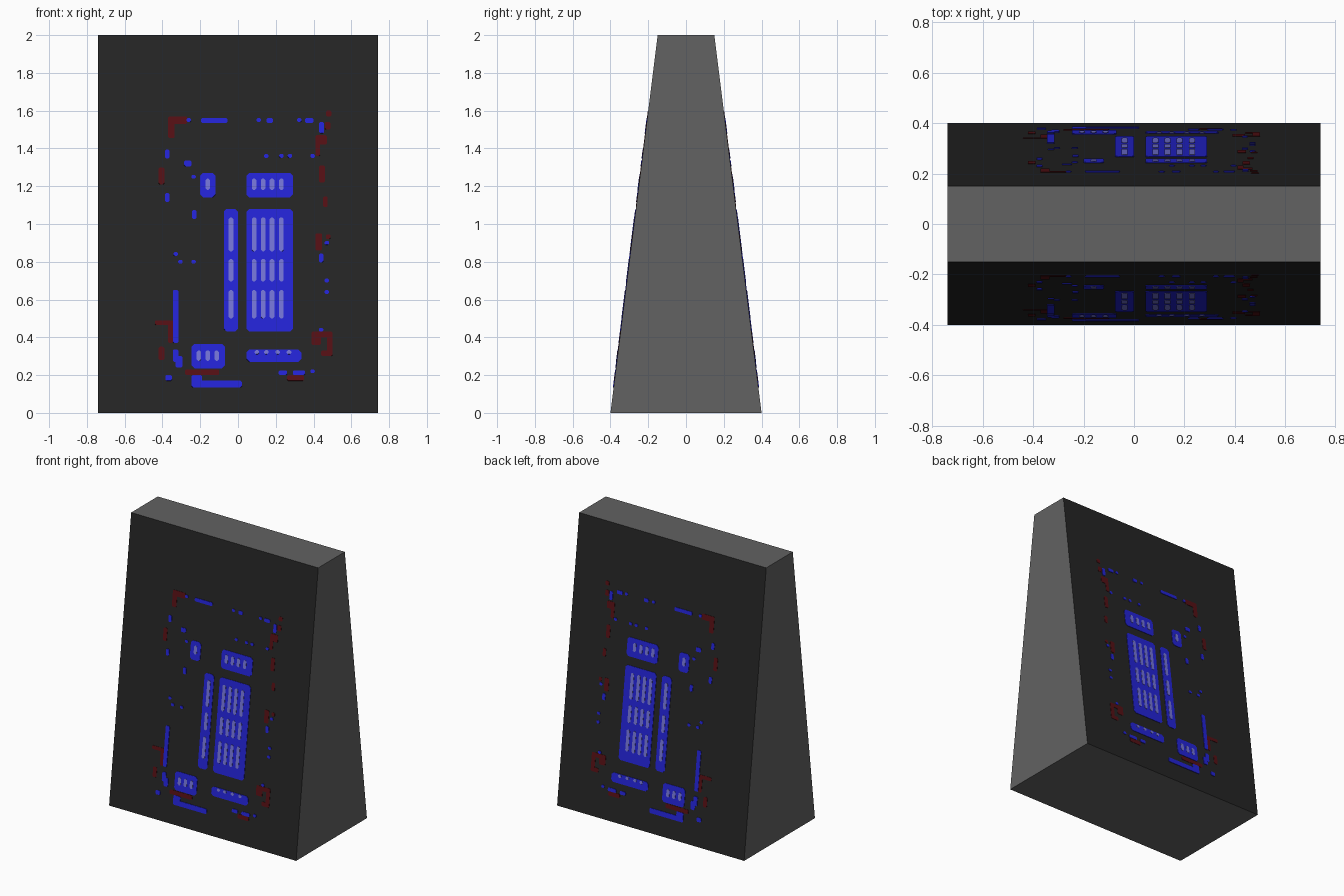
import bpy
import bmesh

default_cube = bpy.data.objects.get("Cube")
if default_cube:
    bpy.data.objects.remove(default_cube, do_unlink=True)

WIDTH, HEIGHT = 1.48, 2.0
BASE_HALF, TOP_HALF = 0.4, 0.15


def material(name, srgb):
    linear = [((c / 255 + 0.055) / 1.055) ** 2.4 for c in srgb]
    mat = bpy.data.materials.new(name)
    mat.use_nodes = True
    mat.diffuse_color = (*linear, 1)
    shader = mat.node_tree.nodes["Principled BSDF"]
    shader.inputs["Base Color"].default_value = (*linear, 1)
    shader.inputs["Roughness"].default_value = 0.9
    return mat


def add_object(name, bm, *materials):
    mesh = bpy.data.meshes.new(name)
    bm.to_mesh(mesh)
    bm.free()
    for mat in materials:
        mesh.materials.append(mat)
    obj = bpy.data.objects.new(name, mesh)
    bpy.context.collection.objects.link(obj)
    return obj


def front_y(z):
    """Depth of the sloping front face at a given height."""
    return -(BASE_HALF + (TOP_HALF - BASE_HALF) * z / HEIGHT)


def plates(name, rects, mat, thickness, cut=0.006):
    """Thin corner-cut plates on the front slope, mirrored to the back.
    Each rect is left, right, bottom, top in hundredths."""
    bm = bmesh.new()
    for rect in rects:
        x0, x1, z0, z1 = (v / 100 for v in rect)
        c = min(cut, (x1 - x0) / 3, (z1 - z0) / 3)
        outline = [(x0 + c, z0), (x1 - c, z0), (x1, z0 + c), (x1, z1 - c),
                   (x1 - c, z1), (x0 + c, z1), (x0, z1 - c), (x0, z0 + c)]
        bm.faces.new([bm.verts.new((x, front_y(z), z)) for x, z in outline])
    obj = add_object(name, bm, mat)
    solid = obj.modifiers.new("thickness", "SOLIDIFY")
    solid.thickness = thickness
    solid.offset = 1
    mirror = obj.modifiers.new("back copy", "MIRROR")
    mirror.use_axis = (False, True, False)
    return obj


def grid_rects(centres, rows, half=1.2):
    return [(x - half, x + half, low, high)
            for x in centres for low, high in rows]


def dots(centres, half_x=1.2, half_z=1.0):
    return [(x - half_x, x + half_x, z - half_z, z + half_z)
            for x, z in centres]


grey = material("side grey", (98, 98, 98))
black = material("panel black", (37, 37, 37))
blue = material("bright blue", (36, 36, 216))
pale = material("pale blue", (118, 118, 216))
red = material("dark red", (86, 16, 20))

# Wedge body: cube tapered towards the top, black on its two broad faces
bm = bmesh.new()
bmesh.ops.create_cube(bm, size=1)
for v in bm.verts:
    half = TOP_HALF if v.co.z > 0 else BASE_HALF
    v.co = (v.co.x * WIDTH, half if v.co.y > 0 else -half,
            HEIGHT if v.co.z > 0 else 0)
bm.normal_update()
for face in bm.faces:
    face.material_index = 1 if abs(face.normal.y) > 0.5 else 0
add_object("wedge_body", bm, grey, black)

# Main blue panels
plates("blue_panels", [
    (-20, -12, 114, 127), (4.5, 29, 114, 127),
    (-7.5, 0, 43, 108), (4.5, 29, 43, 108),
    (-24.5, -7, 23.5, 36.5), (4.5, 33.5, 27, 33.5),
], blue, 0.003, cut=0.015)

# Pale windows set on the panels
columns = [8.5, 13.3, 18, 23]
tall_rows = [(85.5, 103.5), (69.5, 81.5), (50, 65)]
plates("pale_windows",
       grid_rects([-3.7] + columns, tall_rows)
       + grid_rects([-16] + columns, [(118, 124)])
       + grid_rects([-20.7, -16, -11.3], [(27.5, 33)])
       + grid_rects([10, 15, 21, 27], [(31, 33.2)]),
       pale, 0.005, cut=0.008)

# Blue strips around the border
plates("blue_strips", [
    (-19.5, -5.5, 153.5, 156), (15, 18.5, 153.5, 156),
    (35.5, 40, 153.5, 156), (43, 45.5, 148, 154),
    (-28.5, -24.5, 130.5, 133.5), (-34.5, -31.5, 37, 65),
    (-34.5, -31.5, 27, 33.5), (-33, -29.5, 24, 30),
    (-24.5, -19, 13.5, 20), (-24.5, 2, 13.5, 17),
    (21.5, 26, 20, 22.5), (29, 35.5, 20, 22.5), (-38.5, -35, 17, 20),
], blue, 0.004)

# Small blue chips
plates("blue_chips", dots([
    (-26, 155), (11, 155), (32.5, 155), (15, 136), (23, 136), (27.5, 136),
    (39.5, 136), (-23.5, 125), (-33, 84), (-23.5, 80), (-30.5, 80),
    (47, 90), (47, 70), (47, 64), (44, 44), (39.5, 22),
]) + dots([(-37.5, 137), (-37.5, 114), (-23.2, 105), (44, 82)], half_z=2.3),
    blue, 0.004)

# Dark red corner marks and border pieces
plates("red_corners", [
    (-37, -27, 153, 157), (-37, -33.5, 145.5, 157),
    (41, 47, 142, 147), (41, 43.5, 136, 147),
    (39, 44, 36, 43), (42, 50, 40, 43), (47, 50, 30, 42), (44, 49, 30, 33),
    (-44, -34, 46.5, 49), (-37, -34.5, 37, 49),
], red, 0.002)
plates("red_border_marks", [
    (46.5, 49.5, 157, 160), (46, 49, 150, 154), (-42, -39, 121, 130),
    (43, 46, 122, 131), (45, 47.5, 109, 114.5), (41, 44.5, 86, 95),
    (46.5, 49, 92, 94.5), (-42, -39, 28, 35), (-28, -10, 20, 23),
    (26, 35, 17, 20),
], red, 0.002)
